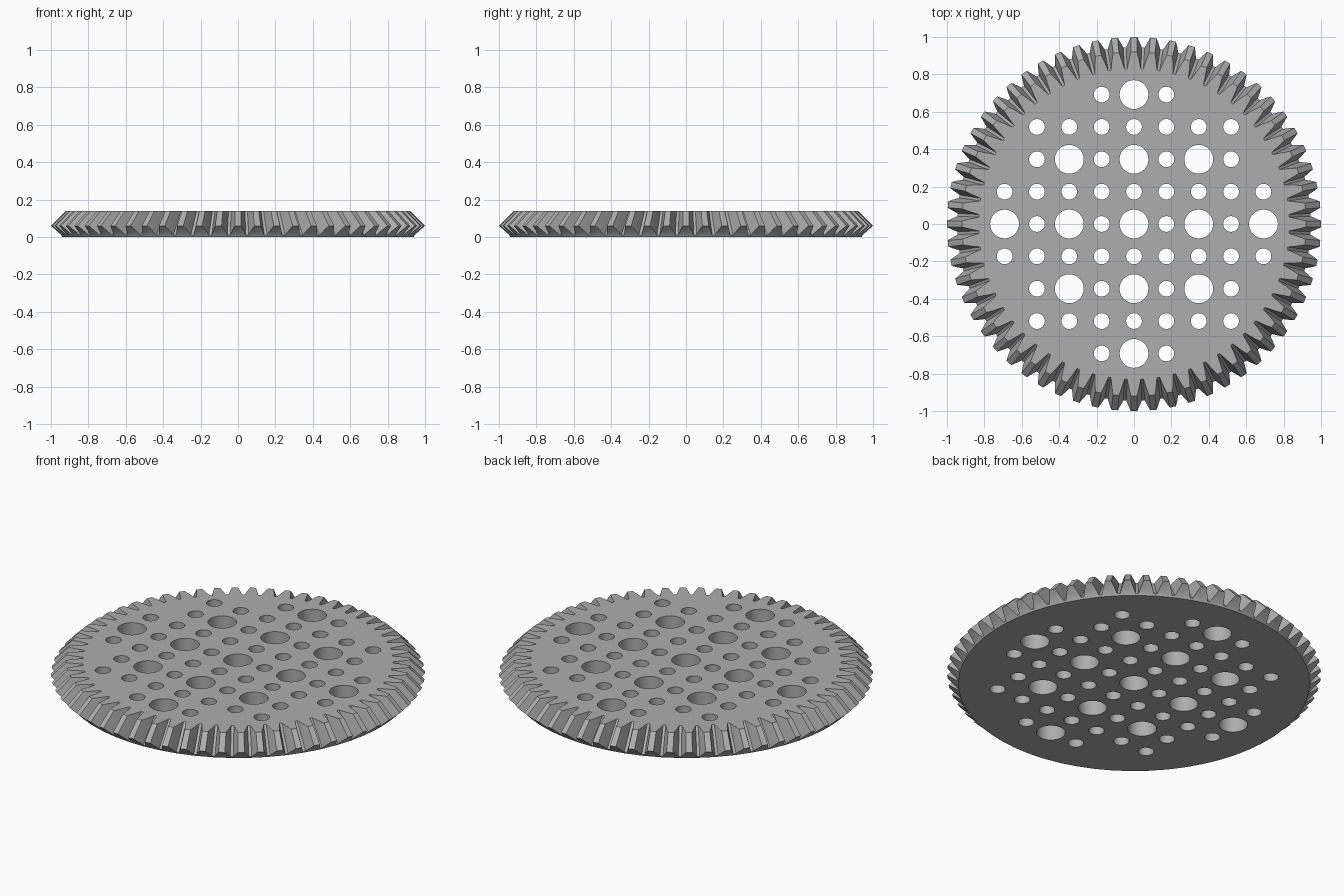
import bpy, bmesh, math
from mathutils import Matrix

TEETH = 60
PITCH = 2 * math.pi / TEETH
HEIGHT = 0.14
RIM = 0.01
HOLE_STEP = 0.173

# Half tooth outline: angle from tooth centre, height fraction above the root
half = [(0.044, 0.0), (0.031, 0.5), (0.017, 1.0)]
tooth = [(-a, t) for a, t in half] + [(a, t) for a, t in reversed(half)]

cube = bpy.data.objects.get("Cube")
if cube:
    bpy.data.objects.remove(cube)

grey = bpy.data.materials.new("grey plastic")
grey.use_nodes = True
colour = (0.42, 0.42, 0.42, 1)
grey.diffuse_color = colour
grey.node_tree.nodes["Principled BSDF"].inputs["Base Color"].default_value = colour


def make_object(name, bm):
    bmesh.ops.recalc_face_normals(bm, faces=bm.faces)
    mesh = bpy.data.meshes.new(name)
    bm.to_mesh(mesh)
    bm.free()
    obj = bpy.data.objects.new(name, mesh)
    bpy.context.collection.objects.link(obj)
    mesh.materials.append(grey)
    return obj


# Gear body: bevelled teeth around a solid disc
bm = bmesh.new()


def point(radius, angle, z):
    return bm.verts.new((radius * math.sin(angle), radius * math.cos(angle), z))


bottom, outer, top = [], [], []
for i in range(TEETH):
    for a, t in tooth:
        angle = i * PITCH + a
        outer.append(point(0.945 + 0.055 * t, angle, RIM + 0.05 * t))
        top.append(point(0.83 + 0.09 * t, angle, HEIGHT))
        if t == 0:
            bottom.append(point(0.94, angle, 0))

count, n = len(outer), len(tooth)
for k in range(count):
    j = (k + 1) % count
    bm.faces.new((outer[k], outer[j], top[j], top[k]))
for i in range(TEETH):
    first, last, after = i * n, i * n + n - 1, (i * n + n) % count
    b0, b1, b2 = bottom[2 * i], bottom[2 * i + 1], bottom[(2 * i + 2) % len(bottom)]
    bm.faces.new(outer[first:last + 1])
    bm.faces.new((b0, b1, outer[last], outer[first]))
    bm.faces.new((b1, b2, outer[after], outer[last]))
bm.faces.new(top)
bm.faces.new(bottom)
gear = make_object("bevel_gear", bm)

# Grid of small round holes, with large ones where both indices are even
bm = bmesh.new()
for i in range(-4, 5):
    for j in range(-4, 5):
        if max(abs(i), abs(j)) == 4 and min(abs(i), abs(j)) > 1:
            continue
        radius = 0.077 if i % 2 == 0 and j % 2 == 0 else 0.042
        bmesh.ops.create_cone(
            bm, cap_ends=True, segments=32, radius1=radius, radius2=radius, depth=0.5,
            matrix=Matrix.Translation((i * HOLE_STEP, j * HOLE_STEP, HEIGHT / 2)))
cutter = make_object("hole_cutter", bm)
cutter.hide_render = True

# Cut the holes and shade
bpy.ops.object.select_all(action="DESELECT")
bpy.context.view_layer.objects.active = gear
gear.select_set(True)
cut = gear.modifiers.new("holes", "BOOLEAN")
cut.operation = "DIFFERENCE"
cut.solver = "EXACT"
cut.object = cutter
bpy.ops.object.modifier_apply(modifier=cut.name)
bpy.data.objects.remove(cutter)
bpy.ops.object.shade_smooth_by_angle(angle=math.radians(30))
